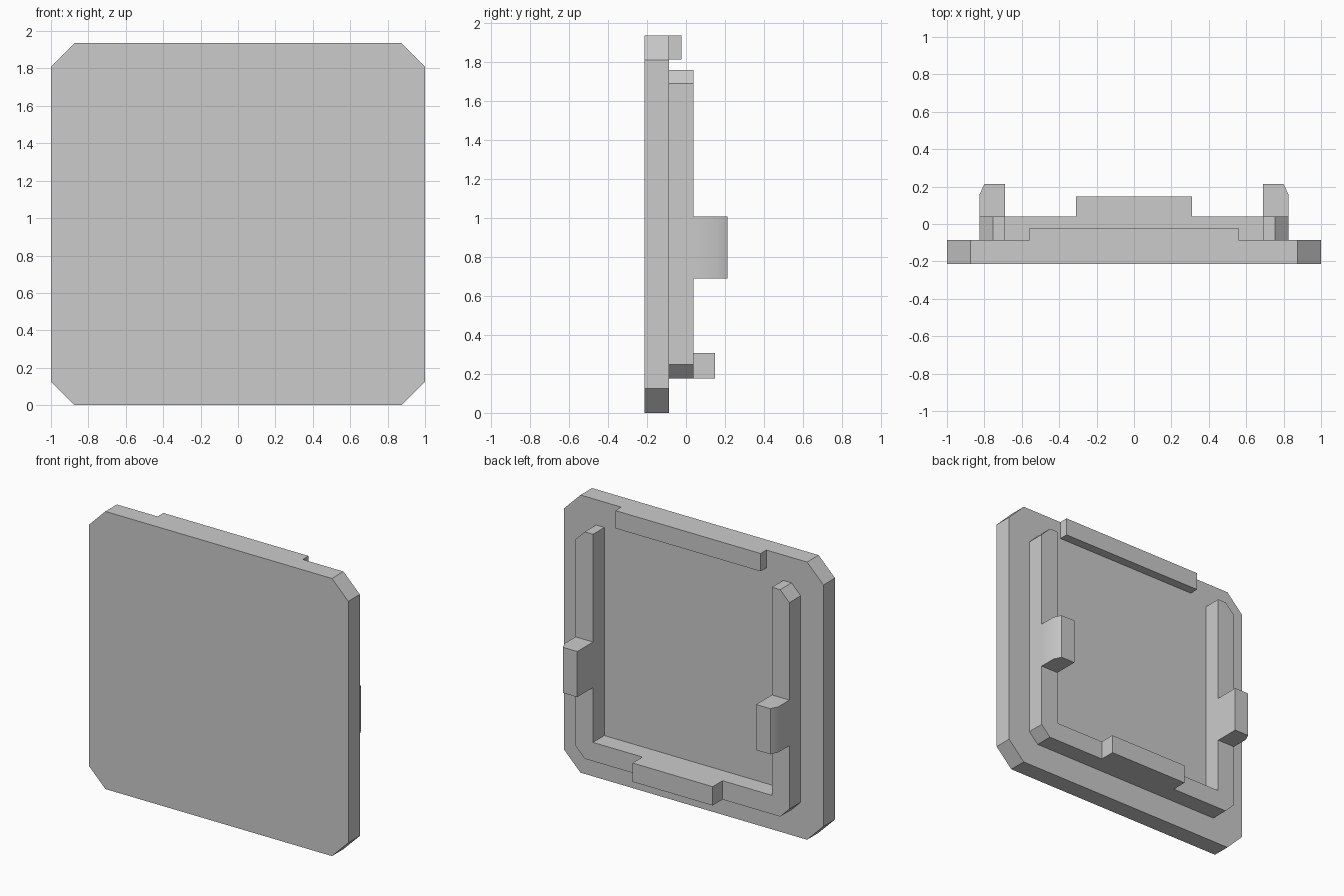
import bpy
import bmesh
import math
from mathutils import Vector

cube = bpy.data.objects.get("Cube")
if cube:
    bpy.data.objects.remove(cube, do_unlink=True)

grey = bpy.data.materials.new("light_grey")
grey.use_nodes = True
colour = (0.6, 0.6, 0.6, 1)
grey.diffuse_color = colour
grey.node_tree.nodes["Principled BSDF"].inputs["Base Color"].default_value = colour


def prism(name, points, push):
    """Extrude a flat outline of 3D points along the push vector."""
    bm = bmesh.new()
    face = bm.faces.new([bm.verts.new(p) for p in points])
    top = bmesh.ops.extrude_face_region(bm, geom=[face], use_keep_orig=True)["geom"]
    moved = [v for v in top if isinstance(v, bmesh.types.BMVert)]
    bmesh.ops.translate(bm, verts=moved, vec=Vector(push))
    bmesh.ops.recalc_face_normals(bm, faces=bm.faces)
    mesh = bpy.data.meshes.new(name)
    bm.to_mesh(mesh)
    bm.free()
    mesh.materials.append(grey)
    obj = bpy.data.objects.new(name, mesh)
    bpy.context.collection.objects.link(obj)
    return obj


def slab(name, half_outline, y0, y1):
    """Mirror a right-hand (x, z) outline across x = 0 and give it depth in y."""
    outline = half_outline + [(-x, z) for x, z in reversed(half_outline)]
    return prism(name, [(x, y0, z) for x, z in outline], (0, y1 - y0, 0))


# Depth levels, from the front face to the back of the rim
front, plate_back, rim_back = -0.213, -0.086, 0.039
height, bottom, ledge = 1.936, 0.177, 0.308
inner, outer, cut = 0.69, 0.825, 0.071

# Front plate with chamfered corners
slab("front_plate", [(0.874, 0), (1, 0.126), (1, height - 0.126), (0.874, height)],
     front, plate_back)

# U-shaped rim, open at the top
slab("rim", [(outer - cut, bottom), (outer, bottom + cut), (outer, 1.759 - cut),
             (outer - cut, 1.759), (inner, 1.759), (inner, ledge)],
     plate_back, rim_back)

# Top lip and bottom tab
slab("top_lip", [(0.56, 1.812), (0.56, height)], plate_back, -0.022)
slab("bottom_tab", [(0.309, bottom), (0.309, ledge)], rim_back, 0.148)

# Side clips with a bevelled outer edge
for name, side in (("left_clip", 1), ("right_clip", -1)):
    profile = [(inner, rim_back), (outer, rim_back), (outer, 0.16),
               (0.8, 0.213), (inner, 0.213)]
    clip = prism(name, [(side * x, y, 0.69) for x, y in profile], (0, 0, 0.318))
    bpy.ops.object.select_all(action="DESELECT")
    clip.select_set(True)
    bpy.context.view_layer.objects.active = clip
    bpy.ops.object.shade_smooth_by_angle(angle=math.radians(30))
